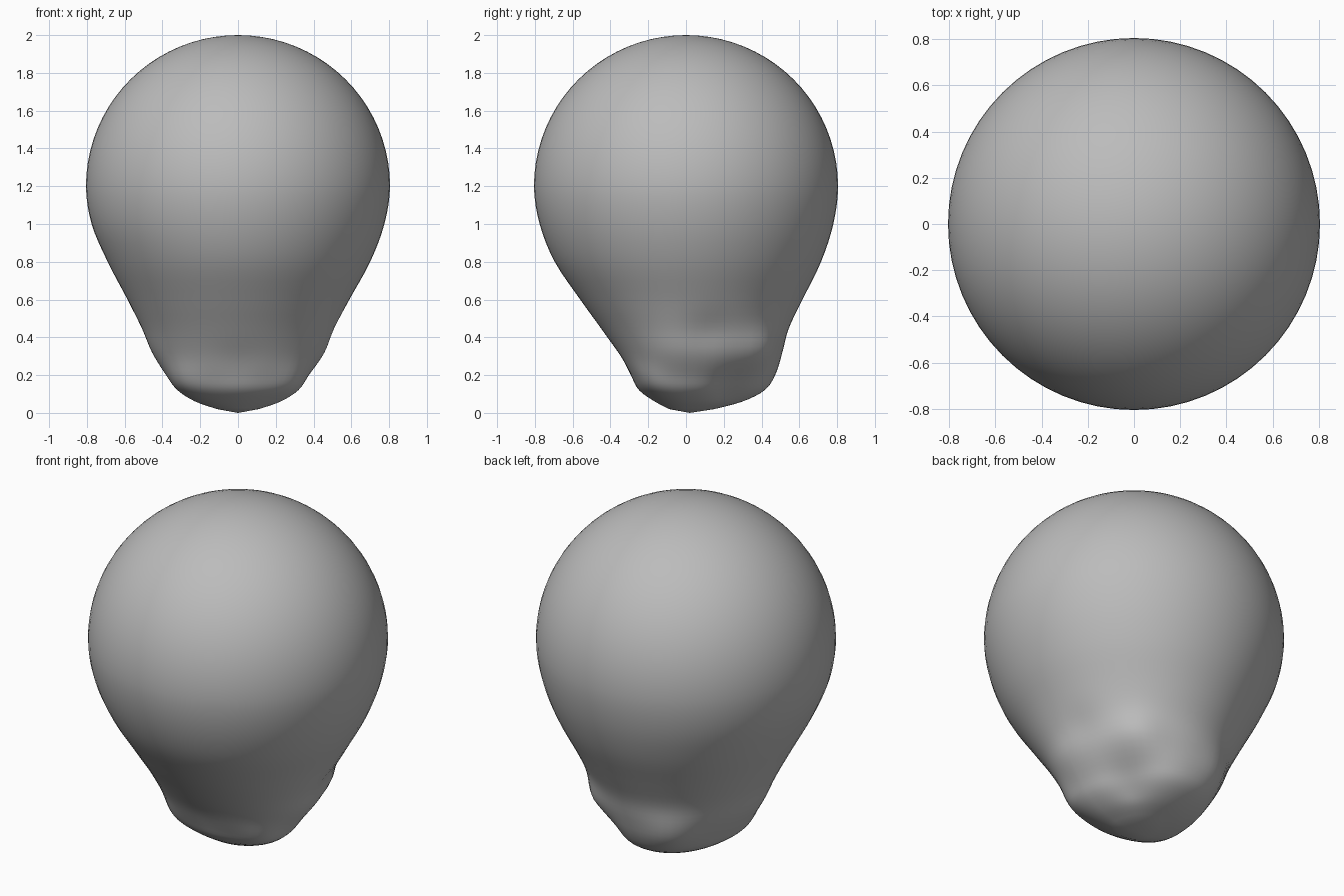
import bpy, bmesh, math
from mathutils import Vector

cube = bpy.data.objects.get("Cube")
if cube:
    bpy.data.objects.remove(cube, do_unlink=True)

grey = bpy.data.materials.new("plain grey")
grey.use_nodes = True
grey.diffuse_color = (0.5, 0.5, 0.5, 1)
grey.node_tree.nodes["Principled BSDF"].inputs["Base Color"].default_value = (0.5, 0.5, 0.5, 1)

SIDES, STEPS = 64, 4

# Neck sections: height, reach to left, right, front and back
rows = [Vector(r) for r in (
    (1.2, .805, .805, .805, .805), (1.0, .775, .775, .775, .78),
    (.8, .70, .69, .695, .715), (.6, .59, .585, .56, .617),
    (.45, .515, .51, .452, .545), (.32, .46, .455, .365, .508),
    (.2, .375, .38, .30, .468), (.12, .318, .318, .25, .415),
    (.06, .225, .225, .165, .30), (.02, .11, .11, .09, .15))]


def spline(p0, p1, p2, p3, t):
    return 0.5 * (2 * p1 + (p2 - p0) * t + (2 * p0 - 5 * p1 + 4 * p2 - p3) * t * t
                  + (3 * p1 - p0 - 3 * p2 + p3) * t ** 3)


# Round dome, then the tapering neck
sections = []
for i in range(1, 20):
    a = math.pi / 2 * i / 20
    sections.append(Vector((1.2 + .8 * math.cos(a),) + (.805 * math.sin(a),) * 4))
for i in range(len(rows) - 1):
    before = rows[i - 1] if i else Vector((1.4, .78, .78, .78, .78))
    after = rows[min(i + 2, len(rows) - 1)]
    sections += [spline(before, rows[i], rows[i + 1], after, k / STEPS) for k in range(STEPS)]
sections.append(rows[-1])

# Soft lumps and dents near the base: centre, push outward, size
lumps = [((.30, .38, .33), .035, .13), ((.26, .27, .12), -.06, .14),
         ((-.20, .42, .24), .03, .14), ((.27, -.17, .17), .03, .11),
         ((-.27, -.17, .17), .03, .11), ((0, -.33, .25), -.01, .12),
         ((.45, .12, .45), -.02, .12)]


def sculpt(p):
    out = Vector((p.x, p.y, 0)).normalized()
    push = sum(s * math.exp(-((p - Vector(c)).length / w) ** 2) for c, s, w in lumps)
    return p + out * push


bm = bmesh.new()
rings = []
for z, left, right, front, back in sections:
    ring = []
    for j in range(SIDES):
        a = math.tau * j / SIDES
        c, s = math.cos(a), math.sin(a)
        p = Vector((c * (left if c > 0 else right), s * (back if s > 0 else front), z))
        ring.append(bm.verts.new(sculpt(p)))
    rings.append(ring)
for upper, lower in zip(rings, rings[1:]):
    for j in range(SIDES):
        k = (j + 1) % SIDES
        bm.faces.new((upper[j], lower[j], lower[k], upper[k]))
top = bm.verts.new((0, 0, 2))
base = bm.verts.new((0, .02, 0))
for j in range(SIDES):
    k = (j + 1) % SIDES
    bm.faces.new((top, rings[0][j], rings[0][k]))
    bm.faces.new((base, rings[-1][k], rings[-1][j]))
bmesh.ops.recalc_face_normals(bm, faces=bm.faces)
for f in bm.faces:
    f.smooth = True

mesh = bpy.data.meshes.new("bulb_body")
bm.to_mesh(mesh)
bm.free()
mesh.materials.append(grey)
body = bpy.data.objects.new("bulb_body", mesh)
bpy.context.collection.objects.link(body)
